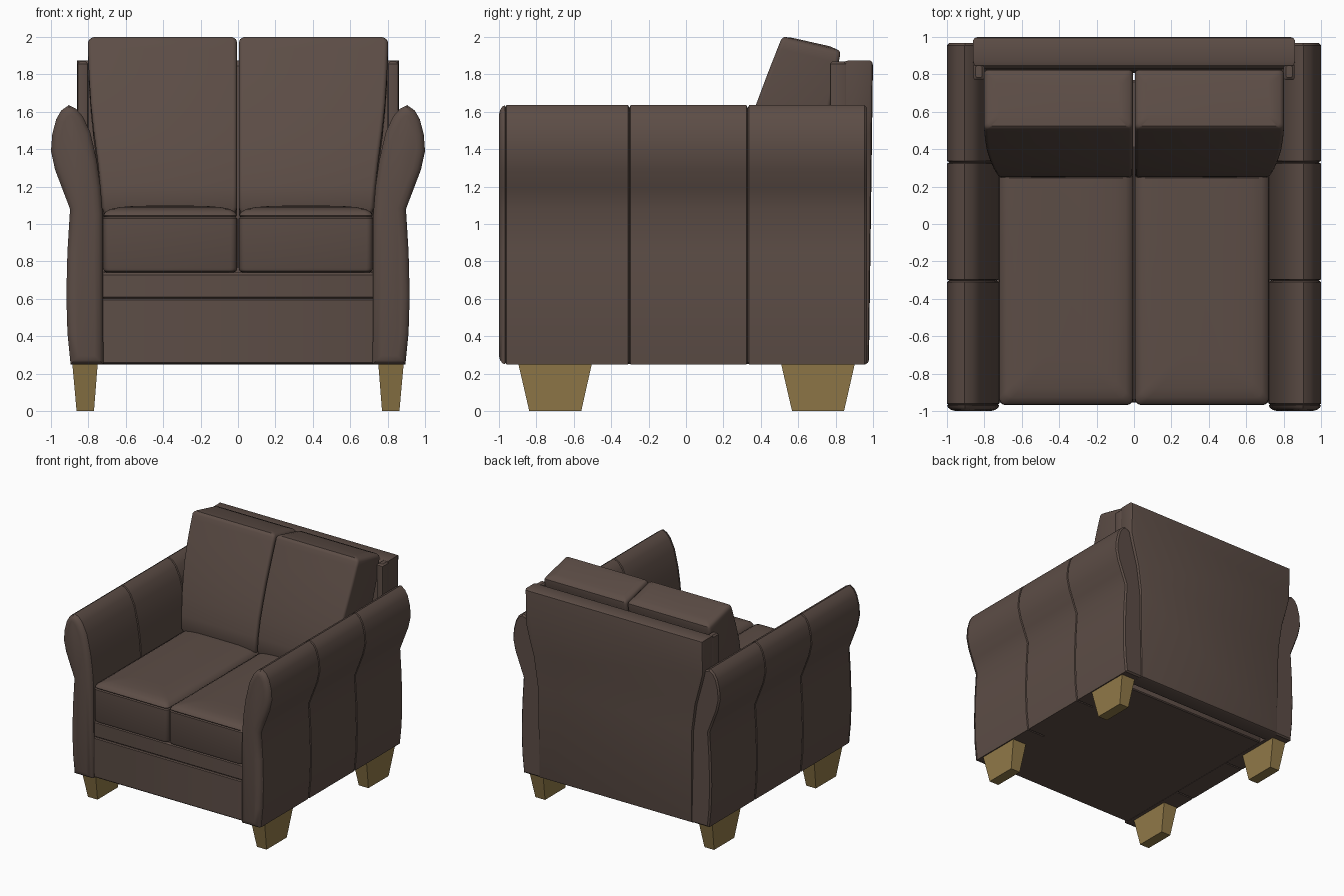
import bpy, bmesh, math
from mathutils import Vector

if "Cube" in bpy.data.objects:
    bpy.data.objects.remove(bpy.data.objects["Cube"])


def material(name, rgb):
    m = bpy.data.materials.new(name)
    m.diffuse_color = (*rgb, 1)
    m.use_nodes = True
    m.node_tree.nodes["Principled BSDF"].inputs["Base Color"].default_value = m.diffuse_color
    return m


LEATHER = material("brown leather", (0.108, 0.074, 0.061))
WOOD = material("light wood", (0.285, 0.195, 0.066))


def loft(name, rings, mat, mirror=True):
    """Skin a stack of equal-length closed rings and cap both ends."""
    bm = bmesh.new()
    vs = [[bm.verts.new(p) for p in r] for r in rings]
    n = len(rings[0])
    for a, b in zip(vs, vs[1:]):
        for i in range(n):
            j = (i + 1) % n
            bm.faces.new((a[i], a[j], b[j], b[i]))
    bm.faces.new(vs[0])
    bm.faces.new(vs[-1])
    bmesh.ops.recalc_face_normals(bm, faces=bm.faces)
    me = bpy.data.meshes.new(name)
    bm.to_mesh(me)
    bm.free()
    me.materials.append(mat)
    ob = bpy.data.objects.new(name, me)
    bpy.context.collection.objects.link(ob)
    if mirror:
        ob.modifiers.new("Mirror", 'MIRROR').use_mirror_merge = False
    bpy.ops.object.select_all(action='DESELECT')
    ob.select_set(True)
    bpy.context.view_layer.objects.active = ob
    bpy.ops.object.shade_smooth_by_angle(angle=math.radians(32))
    return ob


def inset(pts, d):
    """Shrink a counter-clockwise outline by d."""
    out = []
    for i, p in enumerate(pts):
        p, a, b = Vector(p), Vector(pts[i - 1]), Vector(pts[(i + 1) % len(pts)])
        e, f = (p - a).normalized(), (b - p).normalized()
        m = Vector((-e.y, e.x)) + Vector((-f.y, f.x))
        out.append(p + m * (2 * d / max(m.length_squared, 0.5)))
    return out


def rounded(x0, x1, y0, y1, r, n=4):
    """Rounded rectangle outline."""
    pts = []
    for k, (cx, cy) in enumerate(((x1 - r, y1 - r), (x0 + r, y1 - r),
                                  (x0 + r, y0 + r), (x1 - r, y0 + r))):
        for i in range(n + 1):
            a = math.pi / 2 * (k + i / n)
            pts.append((cx + r * math.cos(a), cy + r * math.sin(a)))
    return pts


def box(name, x0, x1, y0, y1, z0, z1, b=0.01, mirror=False):
    """Upright block with softened edges."""
    rings = []
    for z, d in ((z0, b), (z0 + b, 0), (z1 - b, 0), (z1, b)):
        rings.append([(x, y, z) for x, y in
                      rounded(x0 + d, x1 - d, y0 + d, y1 - d, b, 2)])
    return loft(name, rings, LEATHER, mirror)


# Arms: flared profile swept front to back, with two stitched grooves
ARM = [(0.72, 0.25), (0.895, 0.25), (0.912, 0.42), (0.918, 0.62), (0.912, 0.85),
       (0.898, 1.08), (0.94, 1.19), (0.978, 1.29), (1.0, 1.39), (0.993, 1.48),
       (0.972, 1.56), (0.945, 1.607), (0.905, 1.635), (0.865, 1.615),
       (0.83, 1.575), (0.79, 1.49), (0.755, 1.34), (0.735, 1.2), (0.723, 1.05)]
stations = [(-1.0, 0.045), (-0.994, 0.022), (-0.982, 0.006), (-0.968, 0.0),
            (-0.966, 0.008), (-0.96, 0.0)]
for s in (-0.303, 0.33):
    stations += [(s - 0.007, 0), (s, 0.012), (s + 0.007, 0)]
stations += [(0.955, 0), (0.968, 0.012)]
loft("arm", [[(p[0], y, p[1]) for p in inset(ARM, d)] for y, d in stations], LEATHER)

# Back board: outline follows the arms, leaning slightly backwards
HALF = [(0.74, 0.25), (0.75, 1.05), (0.785, 1.3), (0.835, 1.48), (0.86, 1.58), (0.86, 1.875)]
BACK = HALF + [(-x, z) for x, z in reversed(HALF)]
rings = []
for y, d in ((0.83, 0.03), (0.85, 0.006), (0.87, 0), (0.982, 0), (0.995, 0.008), (1.0, 0.025)):
    rings.append([(p[0], y - 0.022 * (1.88 - p[1]) / 1.63, p[1]) for p in inset(BACK, d)])
loft("back_board", rings, LEATHER, False)
box("back_wing", 0.80, 0.859, 0.77, 0.86, 1.2, 1.868, 0.012, True)

# Base: lower front panel and the rail above it
box("base", -0.73, 0.73, -0.955, 0.77, 0.252, 0.602, 0.008)
box("front_rail", -0.73, 0.73, -0.948, 0.77, 0.598, 0.74, 0.012)

# Seat cushions: boxed sides, piped seam and a soft crown
rings = []
for z, d in ((0.74, 0.02), (0.748, 0.006), (0.765, 0), (1.03, 0), (1.038, 0.008),
             (1.046, 0.002), (1.064, 0.012), (1.08, 0.04), (1.09, 0.09), (1.096, 0.16), (1.098, 0.25)):
    rings.append([(x, y, z) for x, y in
                  rounded(0.004 + d, 0.722 - d, -0.968 + d, 0.45 - d, 0.035)])
loft("seat_cushion", rings, LEATHER)

# Back cushions: leaning stack, each row = front y, z, back y, z, outer x, inset
ROWS = [(0.27, 1.03, 0.65, 1.0, 0.725, 0.02), (0.245, 1.09, 0.66, 1.05, 0.727, 0),
        (0.255, 1.2, 0.68, 1.15, 0.735, 0), (0.285, 1.35, 0.71, 1.3, 0.752, 0),
        (0.33, 1.5, 0.74, 1.45, 0.772, 0), (0.375, 1.64, 0.765, 1.59, 0.787, 0),
        (0.435, 1.8, 0.795, 1.73, 0.797, 0), (0.49, 1.94, 0.815, 1.86, 0.802, 0),
        (0.505, 1.978, 0.824, 1.902, 0.802, 0), (0.513, 1.992, 0.824, 1.917, 0.80, 0.006),
        (0.525, 2.0, 0.815, 1.93, 0.798, 0.018), (0.57, 1.995, 0.77, 1.95, 0.79, 0.06)]
rings = []
for fy, fz, by, bz, w, d in ROWS:
    rings.append([(x, y, fz + (bz - fz) * (y - fy) / (by - fy)) for x, y in
                  rounded(0.005 + d, w - d, fy, by, 0.022)])
loft("back_cushion", rings, LEATHER)

# Legs: tapered wooden blocks
for name, t0, t1, b0, b1 in (("front_leg", -0.897, -0.503, -0.838, -0.56),
                             ("rear_leg", 0.508, 0.903, 0.567, 0.845)):
    loft(name, [[(x0, y0, z), (x1, y0, z), (x1, y1, z), (x0, y1, z)]
                for x0, x1, y0, y1, z in ((0.77, 0.863, b0, b1, 0),
                                          (0.75, 0.886, t0, t1, 0.255))], WOOD)
